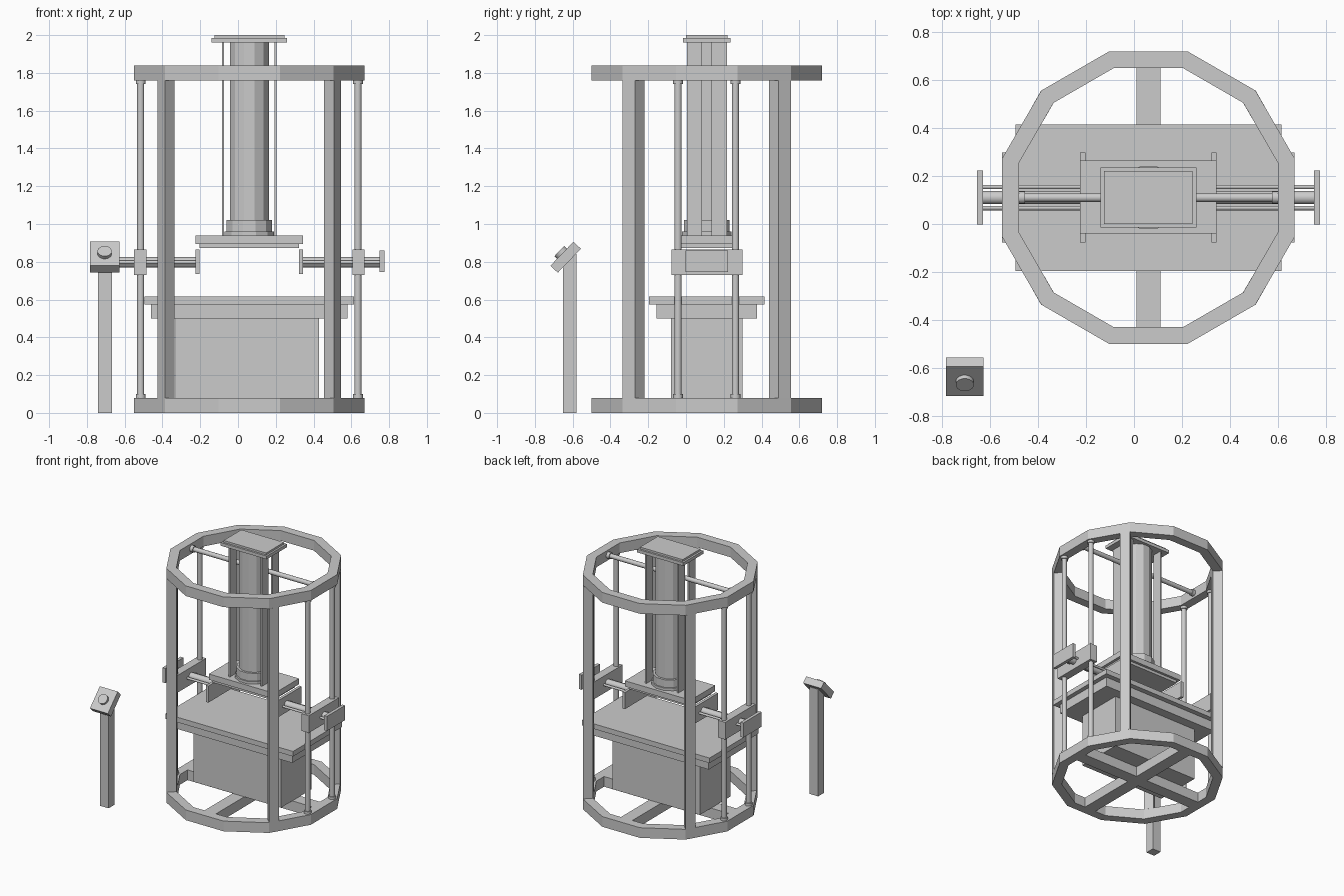
import bpy, bmesh, math
from mathutils import Vector, Matrix

if "Cube" in bpy.data.objects:
    bpy.data.objects.remove(bpy.data.objects["Cube"])

CX, CY = 0.06, 0.11   # machine axis


def finish(name, bm, smooth=False):
    bmesh.ops.recalc_face_normals(bm, faces=bm.faces)
    me = bpy.data.meshes.new(name)
    bm.to_mesh(me)
    bm.free()
    ob = bpy.data.objects.new(name, me)
    bpy.context.collection.objects.link(ob)
    if smooth:
        bpy.context.view_layer.objects.active = ob
        ob.select_set(True)
        bpy.ops.object.shade_smooth_by_angle(angle=math.radians(29))
        ob.select_set(False)
    return ob


def box(name, x, y, z):
    bm = bmesh.new()
    bmesh.ops.create_cube(bm, size=1)
    for v in bm.verts:
        v.co = [(r[0] + r[1]) / 2 + c * (r[1] - r[0]) for r, c in zip((x, y, z), v.co)]
    return finish(name, bm)


def rod(name, a, b, r, n=16, smooth=True):
    a, b = Vector(a), Vector(b)
    d = b - a
    rot = d.to_track_quat('Z', 'Y').to_matrix().to_4x4()
    m = Matrix.Translation((a + b) / 2) @ rot @ Matrix.Rotation(math.pi / n, 4, 'Z')
    bm = bmesh.new()
    bmesh.ops.create_cone(bm, cap_ends=True, segments=n, radius1=r, radius2=r,
                          depth=d.length, matrix=m)
    return finish(name, bm, smooth)


def prism(name, pts, z0, z1):
    bm = bmesh.new()
    f = bm.faces.new([bm.verts.new((x, y, z0)) for x, y in pts])
    ext = bmesh.ops.extrude_face_region(bm, geom=[f])['geom']
    bmesh.ops.translate(bm, vec=(0, 0, z1 - z0),
                        verts=[v for v in ext if isinstance(v, bmesh.types.BMVert)])
    return finish(name, bm)


def ring(name, r_in, r_out, z0, z1, n=12):
    # radii measured to the flat sides
    k = 1 / math.cos(math.pi / n)
    bm = bmesh.new()
    loops = []
    for i in range(n):
        t = 2 * math.pi * (i + 0.5) / n
        c, s = math.cos(t) * k, math.sin(t) * k
        loops.append([bm.verts.new((CX + r * c, CY + r * s, z)) for r, z in
                      ((r_out, z0), (r_out, z1), (r_in, z1), (r_in, z0))])
    for i in range(n):
        p, q = loops[i], loops[(i + 1) % n]
        for j in range(4):
            bm.faces.new((p[j], q[j], q[(j + 1) % 4], p[(j + 1) % 4]))
    return finish(name, bm)


# Frame rings and bottom cross
ring("bottom_ring", 0.54, 0.61, 0, 0.08)
ring("top_ring", 0.54, 0.61, 1.76, 1.84)
w, l = 0.05, 0.54
cross = [(l, -w), (l, w), (w, w), (w, l), (-w, l), (-w, w),
         (-l, w), (-l, -w), (-w, -w), (-w, -l), (w, -l), (w, -w)]
prism("bottom_cross", [(CX + x, CY + y) for x, y in cross], 0, 0.08)

# Four mitred frame posts
corner = [(0.447, 0.447), (0.486, 0.379), (0.433, 0.329), (0.395, 0.395)]
for sx in (-1, 1):
    for sy in (-1, 1):
        prism("frame_post", [(CX + sx * x, CY + sy * y) for x, y in corner], 0.08, 1.76)

# Vertical guide rods with end collars
for sx in (-1, 1):
    for sy in (-1, 1):
        x, y = CX + sx * 0.575, CY + sy * 0.152
        rod("guide_rod", (x, y, 0.08), (x, y, 1.76), 0.019)
        rod("guide_collar", (x, y, 0.08), (x, y, 0.1), 0.026)
        rod("guide_collar", (x, y, 1.74), (x, y, 1.76), 0.026)

# Side pushers: carriage, arm, slim rods, inner and outer plates
for s in (-1, 1):
    def span(a, b):
        return sorted((CX + s * a, CX + s * b))
    box("carriage", span(0.545, 0.61), (CY - 0.188, CY + 0.188), (0.73, 0.865))
    box("pusher_plate", span(0.263, 0.285), (CY - 0.188, CY + 0.188), (0.735, 0.865))
    box("outer_plate", span(0.69, 0.715), (CY - 0.113, CY + 0.113), (0.745, 0.86))
    x0, x1 = CX + s * 0.28, CX + s * 0.695
    rod("pusher_arm", (x0, CY, 0.797), (x1, CY, 0.797), 0.028)
    for sy in (-1, 1):
        y = CY + sy * 0.044
        rod("pusher_rod", (x0, y, 0.797), (x1, y, 0.797), 0.009, 12)

# Column bracing bar across the top ring
rod("top_bar", (CX - 0.54, CY, 1.8), (CX + 0.54, CY, 1.8), 0.018)
for s in (-1, 1):
    rod("top_bar_collar", (CX + s * 0.515, CY, 1.8), (CX + s * 0.54, CY, 1.8), 0.025)

# Press column, collars, side rails and cap
rod("press_column", (CX, CY, 0.94), (CX, CY, 1.96), 0.107, 12, False)
rod("column_collar", (CX, CY, 0.95), (CX, CY, 1.02), 0.125, 12, False)
rod("column_flange", (CX, CY, 0.94), (CX, CY, 0.96), 0.135, 12, False)
for s in (-1, 1):
    for sy in (-1, 1):
        x, y = CX + s * 0.139, CY + sy * 0.066
        box("side_rail", (x - 0.006, x + 0.006), (y - 0.04, y + 0.04), (0.94, 1.96))
box("cap_lower", (-0.14, 0.26), (-0.015, 0.235), (1.96, 1.985))
box("cap_upper", (-0.125, 0.245), (0, 0.22), (1.985, 2.0))

# Press head
box("press_plate", (-0.225, 0.345), (-0.04, 0.265), (0.895, 0.94))
box("press_pad", (-0.205, 0.322), (-0.025, 0.245), (0.873, 0.895))

# Work table
box("table_top", (-0.495, 0.615), (-0.195, 0.415), (0.575, 0.615))
box("table_apron", (-0.46, 0.58), (-0.155, 0.375), (0.5, 0.575))
box("table_base", (-0.33, 0.43), (-0.08, 0.3), (0.08, 0.5))

# Control stand with tilted panel and button
box("stand_post", (-0.742, -0.668), (-0.652, -0.58), (0, 0.84))
mid = Vector((-0.706, -0.637, 0.824))
panel = box("control_panel", (-0.078, 0.078), (-0.088, 0.088), (-0.027, 0.027))
panel.rotation_euler.x = math.radians(46)
panel.location = mid
normal = Vector((0, -math.sin(math.radians(46)), math.cos(math.radians(46))))
rod("button", mid + normal * 0.02, mid + normal * 0.047, 0.038)
